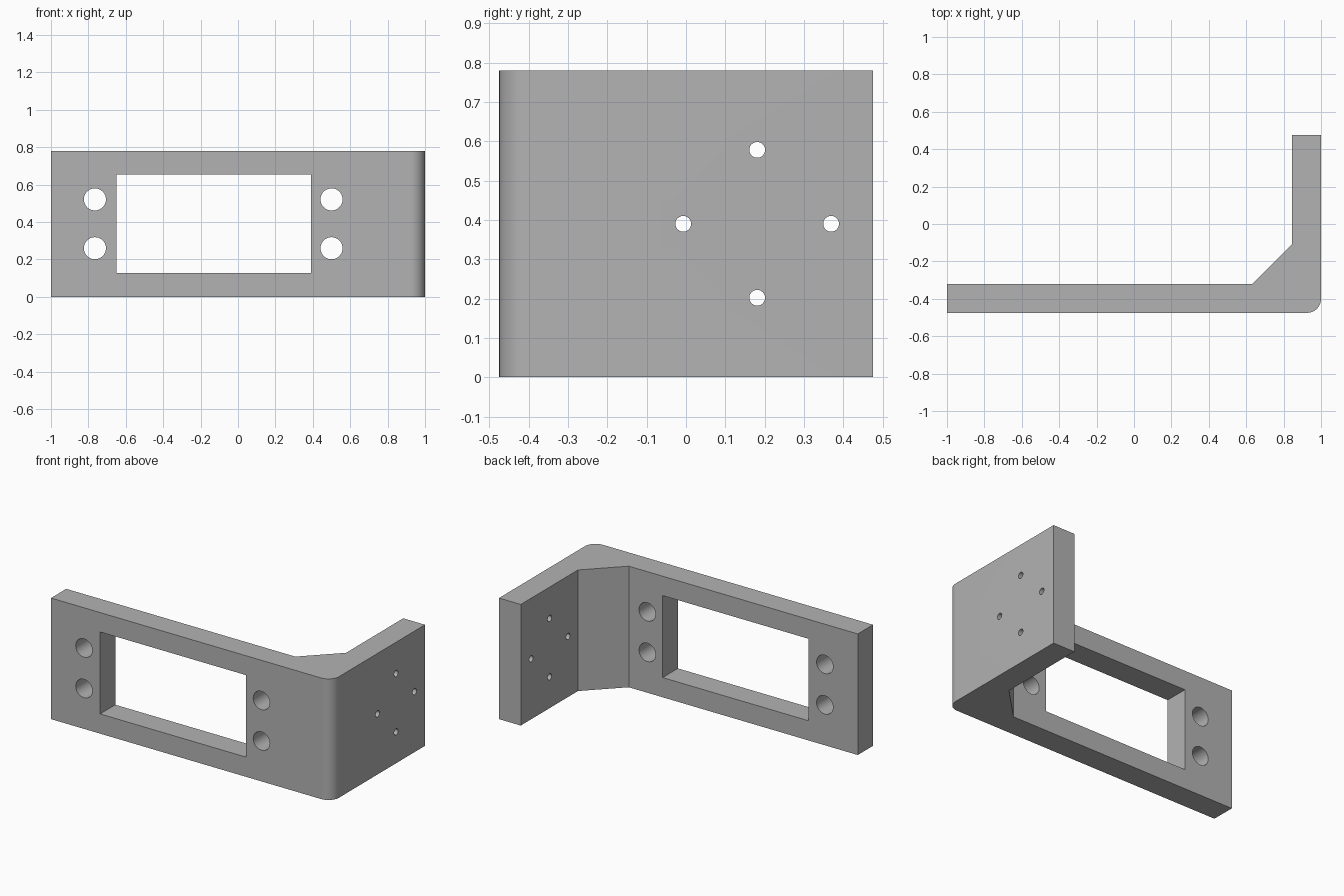
import bpy, bmesh
from math import sin, cos, pi, radians
from mathutils import Matrix, Vector

cube = bpy.data.objects.get("Cube")
if cube:
    bpy.data.objects.remove(cube, do_unlink=True)

HEIGHT = 0.78
HALF_DEPTH = 0.475
INNER_X, INNER_Y = 0.845, -0.32   # inner faces of the two plates
GUSSET = 0.213                    # size of the inner corner web
CORNER_R = 0.075                  # rounded outer corner

grey = bpy.data.materials.new("plain_grey")
colour = (0.45, 0.45, 0.45, 1)
grey.diffuse_color = colour
grey.use_nodes = True
grey.node_tree.nodes["Principled BSDF"].inputs["Base Color"].default_value = colour


def make_object(name, bm):
    bmesh.ops.recalc_face_normals(bm, faces=bm.faces)
    mesh = bpy.data.meshes.new(name)
    bm.to_mesh(mesh)
    bm.free()
    mesh.materials.append(grey)
    obj = bpy.data.objects.new(name, mesh)
    bpy.context.collection.objects.link(obj)
    return obj


def add_box(bm, low, high):
    low, high = Vector(low), Vector(high)
    bmesh.ops.create_cube(bm, size=1, matrix=Matrix.Translation((low + high) / 2)
                          @ Matrix.Diagonal((high - low).to_4d()))


def add_drill(bm, centre, radius, axis):
    turn = Matrix.Rotation(pi / 2, 4, axis)
    bmesh.ops.create_cone(bm, cap_ends=True, segments=40, radius1=radius, radius2=radius,
                          depth=0.4, matrix=Matrix.Translation(centre) @ turn)


# L-shaped bracket: plan outline with rounded outer and webbed inner corner
outline = [(-1, -HALF_DEPTH)]
for i in range(13):
    a = -pi / 2 + i / 12 * pi / 2
    outline.append((1 - CORNER_R + CORNER_R * cos(a), -HALF_DEPTH + CORNER_R + CORNER_R * sin(a)))
outline += [(1, HALF_DEPTH), (INNER_X, HALF_DEPTH), (INNER_X, INNER_Y + GUSSET),
            (INNER_X - GUSSET, INNER_Y), (-1, INNER_Y)]
bm = bmesh.new()
base = bm.faces.new([bm.verts.new((x, y, 0)) for x, y in outline])
top = bmesh.ops.extrude_face_region(bm, geom=[base])["geom"]
bmesh.ops.translate(bm, vec=(0, 0, HEIGHT), verts=[v for v in top if isinstance(v, bmesh.types.BMVert)])
bracket = make_object("corner_bracket", bm)

# Cutters: rectangular window, four large front holes, four small side holes
bm = bmesh.new()
add_box(bm, (-0.65, -0.6, 0.127), (0.39, -0.2, 0.655))
for x in (-0.765, 0.5):
    for z in (0.26, 0.521):
        add_drill(bm, (x, -0.4, z), 0.059, 'X')
for i in range(4):
    a = i * pi / 2
    add_drill(bm, (0.92, 0.181 + 0.188 * cos(a), HEIGHT / 2 + 0.188 * sin(a)), 0.02, 'Y')
cutter = make_object("hole_cutter", bm)
cutter.hide_render = True

# Cut the openings, then drop the cutter
cut = bracket.modifiers.new("openings", 'BOOLEAN')
cut.operation = 'DIFFERENCE'
cut.solver = 'EXACT'
cut.object = cutter
bpy.ops.object.select_all(action='DESELECT')
bracket.select_set(True)
bpy.context.view_layer.objects.active = bracket
bpy.ops.object.modifier_apply(modifier=cut.name)
bpy.data.objects.remove(cutter, do_unlink=True)
bpy.ops.object.shade_smooth_by_angle(angle=radians(30))
